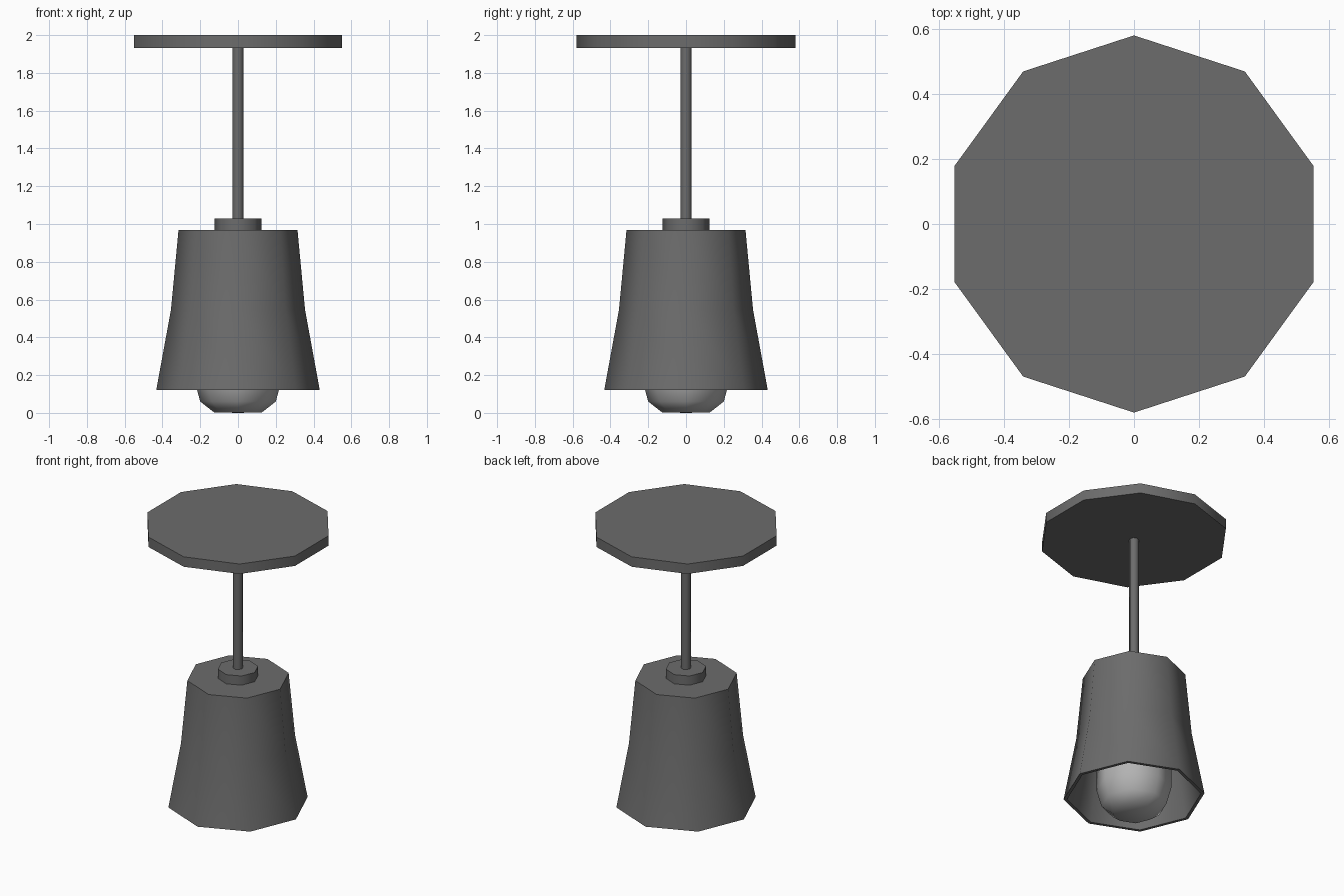
import bpy, bmesh, math

if "Cube" in bpy.data.objects:
    bpy.data.objects.remove(bpy.data.objects["Cube"])


def material(name, grey):
    m = bpy.data.materials.new(name)
    m.diffuse_color = (grey, grey, grey, 1)
    m.use_nodes = True
    m.node_tree.nodes["Principled BSDF"].inputs["Base Color"].default_value = m.diffuse_color
    return m


DARK = material("dark_metal", 0.15)
GLASS = material("bulb_glass", 0.45)


def lathe(name, profile, sides, mat, start=0.0):
    """Revolve (radius, z) points round z; the profile runs axis to axis."""
    bm = bmesh.new()
    rings = []
    for r, z in profile:
        if r == 0:
            rings.append([bm.verts.new((0, 0, z))] * sides)
        else:
            rings.append([bm.verts.new((r * math.cos(start + 2 * math.pi * i / sides),
                                        r * math.sin(start + 2 * math.pi * i / sides), z))
                          for i in range(sides)])
    for a, b in zip(rings, rings[1:]):
        for i in range(sides):
            j = (i + 1) % sides
            quad = list(dict.fromkeys([a[i], a[j], b[j], b[i]]))
            bm.faces.new(quad)
    bmesh.ops.recalc_face_normals(bm, faces=bm.faces)
    mesh = bpy.data.meshes.new(name)
    bm.to_mesh(mesh)
    bm.free()
    obj = bpy.data.objects.new(name, mesh)
    bpy.context.collection.objects.link(obj)
    mesh.materials.append(mat)
    bpy.ops.object.select_all(action='DESELECT')
    obj.select_set(True)
    bpy.context.view_layer.objects.active = obj
    bpy.ops.object.shade_smooth_by_angle(angle=math.radians(50))
    return obj


def disc(name, radius, z0, z1, sides, start=0.0):
    return lathe(name, [(0, z0), (radius, z0), (radius, z1), (0, z1)], sides, DARK, start)


# ceiling plate, rod and collar
disc("ceiling_plate", 0.58, 1.933, 2.0, 10, math.pi / 2)
disc("rod", 0.03, 1.0, 1.94, 8)
disc("collar", 0.125, 0.965, 1.03, 8)

# flared hollow shade with a thin wall
lathe("shade", [(0, 0.968), (0.315, 0.968), (0.355, 0.545), (0.433, 0.12),
                (0.412, 0.12), (0.335, 0.545), (0.297, 0.945), (0, 0.945)], 8, DARK)

# bulb with its neck reaching the shade top
lathe("bulb", [(0, 0), (0.127, 0.003), (0.2, 0.06), (0.23, 0.17), (0.23, 0.33),
               (0.18, 0.45), (0.1, 0.58), (0.1, 0.95), (0, 0.95)], 8, GLASS)
